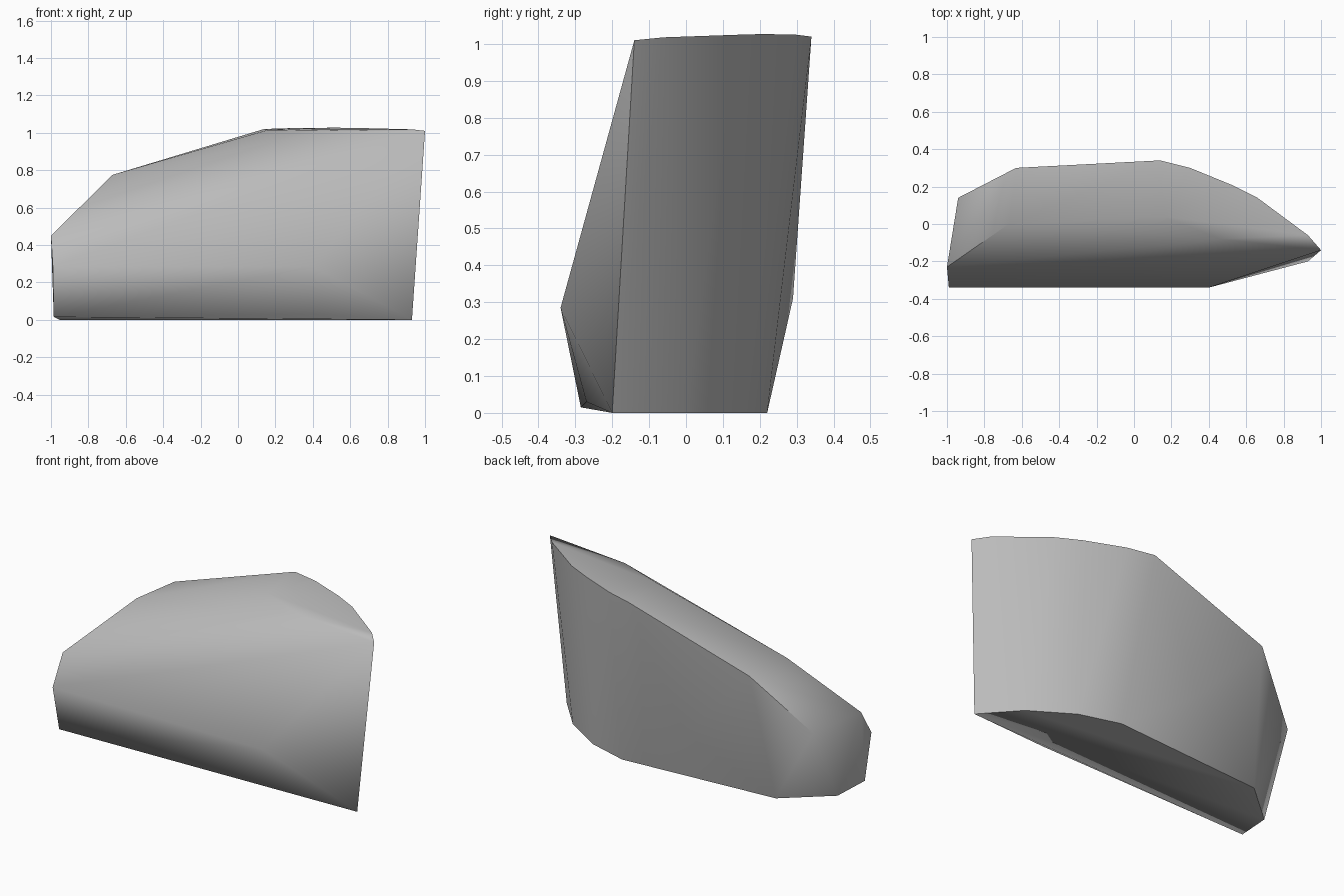
import bpy
import bmesh
import math

cube = bpy.data.objects.get("Cube")
if cube:
    bpy.data.objects.remove(cube, do_unlink=True)

# Plain stone colour
grey = bpy.data.materials.new("stone_grey")
grey.use_nodes = True
colour = (0.5, 0.5, 0.5, 1)
grey.diffuse_color = colour
grey.node_tree.nodes["Principled BSDF"].inputs["Base Color"].default_value = colour

# Corner profiles of the rock shard
top_back_rim = [(1, -.14, 1.01), (.93, -.06, 1.018), (.66, .14, 1.025), (.52, .21, 1.027),
                (.3, .3, 1.025), (.14, .34, 1.02), (-.63, .3, .77), (-.94, .14, .45)]
top_front_rim = [(.46, -.08, 1.01), (.16, .04, 1.015), (-.67, 0, .775), (-1, -.23, .45)]
front_ridge = [(.4, -.34, .285), (-.99, -.34, .285)]
back_bulge = [(-.2, .29, .31)]
base_rim = [(.93, -.2, 0), (.75, 0, 0), (.51, .15, 0), (.27, .22, 0), (-.7, .15, 0),
            (-.955, -.07, 0), (-.985, -.285, .015), (.4, -.27, .03)]

# Wrap the profiles in one closed faceted skin
bm = bmesh.new()
for profile in (top_back_rim, top_front_rim, front_ridge, back_bulge, base_rim):
    for point in profile:
        bm.verts.new(point)
hull = bmesh.ops.convex_hull(bm, input=bm.verts[:])
loose = [v for v in bm.verts if not v.link_faces]
bmesh.ops.delete(bm, geom=loose, context='VERTS')
bmesh.ops.recalc_face_normals(bm, faces=bm.faces[:])

mesh = bpy.data.meshes.new("rock_shard")
bm.to_mesh(mesh)
bm.free()
mesh.materials.append(grey)
rock = bpy.data.objects.new("rock_shard", mesh)
bpy.context.collection.objects.link(rock)

# Soft facets with crisp rim, base and end
bpy.ops.object.select_all(action='DESELECT')
rock.select_set(True)
bpy.context.view_layer.objects.active = rock
bpy.ops.object.shade_smooth_by_angle(angle=math.radians(55))
